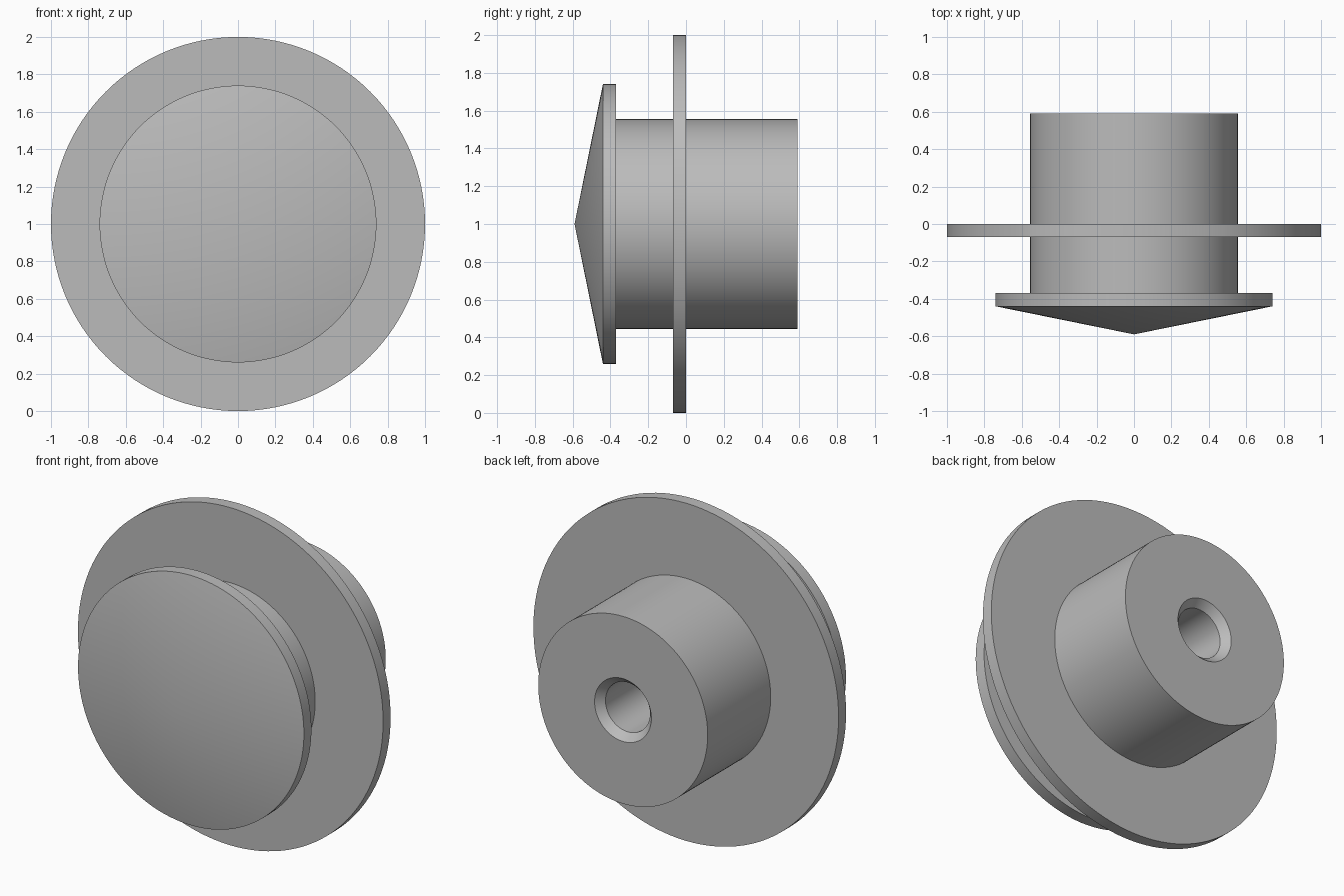
import bpy
import bmesh
from math import pi, radians
from mathutils import Vector

SEGMENTS = 128
CENTRE_Z = 1.0

cube = bpy.data.objects.get("Cube")
if cube:
    bpy.data.objects.remove(cube, do_unlink=True)

grey = bpy.data.materials.new("plain grey")
grey.use_nodes = True
colour = (0.5, 0.5, 0.5, 1.0)
grey.diffuse_color = colour
grey.node_tree.nodes["Principled BSDF"].inputs["Base Color"].default_value = colour


def lathe(name, profile, closed=False):
    """Spin (radius, y) points about the front-to-back axis."""
    bm = bmesh.new()
    verts = [bm.verts.new((r, y, 0)) for r, y in profile]
    edges = [bm.edges.new(pair) for pair in zip(verts, verts[1:])]
    if closed:
        edges.append(bm.edges.new((verts[-1], verts[0])))
    bmesh.ops.spin(bm, geom=verts + edges, cent=Vector(), axis=(0, 1, 0),
                   angle=2 * pi, steps=SEGMENTS)
    bmesh.ops.remove_doubles(bm, verts=bm.verts, dist=0.0001)
    bmesh.ops.recalc_face_normals(bm, faces=bm.faces)
    mesh = bpy.data.meshes.new(name)
    bm.to_mesh(mesh)
    bm.free()
    mesh.materials.append(grey)
    obj = bpy.data.objects.new(name, mesh)
    obj.location.z = CENTRE_Z
    bpy.context.collection.objects.link(obj)
    bpy.ops.object.select_all(action="DESELECT")
    obj.select_set(True)
    bpy.context.view_layer.objects.active = obj
    bpy.ops.object.shade_smooth_by_angle(angle=radians(30))
    return obj


# Shallow cone cap with a short cylindrical rim; its corner stays crisp
cap = lathe("cone_cap", [(0, -0.59), (0.74, -0.44), (0.74, -0.37), (0, -0.37)])

# Thin round flange around the body
lathe("flange", [(0.54, -0.07), (1.0, -0.07), (1.0, 0), (0.54, 0)], closed=True)

# Cylindrical body with a chamfered bore in the back
lathe("body", [(0, -0.38), (0.555, -0.38), (0.555, 0.59), (0.186, 0.59),
               (0.146, 0.545), (0.146, -0.15), (0, -0.15)])
